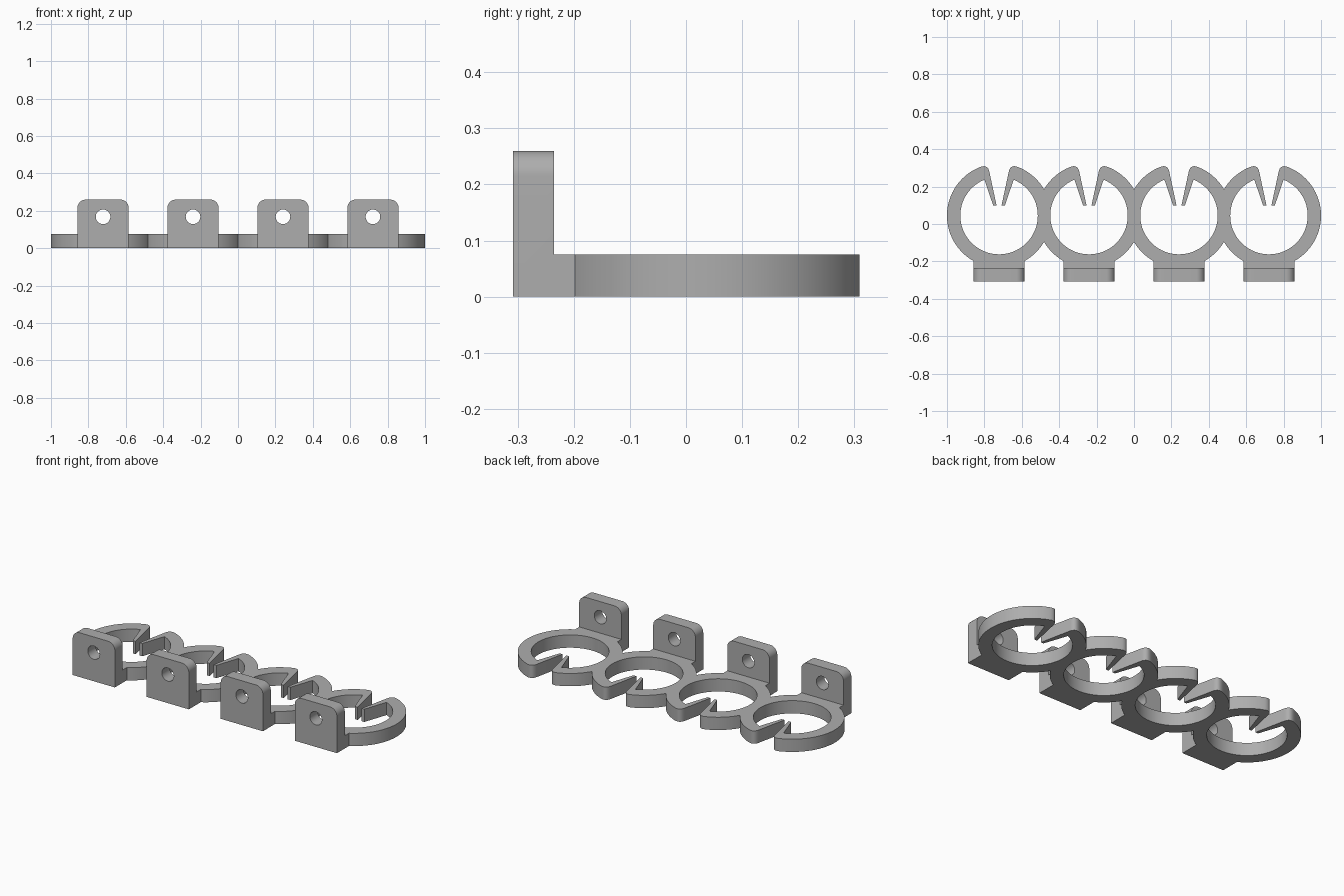
import bpy, bmesh, math
from mathutils import Vector

if "Cube" in bpy.data.objects:
    bpy.data.objects.remove(bpy.data.objects["Cube"])

# Main dimensions
OUTER, INNER, CY = 0.2785, 0.207, 0.045
PITCH = 0.481
HEIGHT, TAB_TOP = 0.075, 0.26
FRONT, TAB_BACK, HALF_TAB = -0.308, -0.235, 0.137
HOLE_Z, HOLE_R, CORNER = 0.168, 0.039, 0.045
CENTRES = [(i - 1.5) * PITCH for i in range(4)]

grey = bpy.data.materials.new("plain_grey")
grey.use_nodes = True
colour = (0.42, 0.42, 0.42, 1)
grey.diffuse_color = colour
grey.node_tree.nodes["Principled BSDF"].inputs["Base Color"].default_value = colour


def arc(cx, cy, r, a0, a1, n):
    return [(cx + r * math.cos(a0 + (a1 - a0) * i / n),
             cy + r * math.sin(a0 + (a1 - a0) * i / n)) for i in range(n + 1)]


def prism(name, points, offset):
    """Extrude a closed 3D outline along an offset."""
    bm = bmesh.new()
    face = bm.faces.new([bm.verts.new(p) for p in points])
    moved = bmesh.ops.extrude_face_region(bm, geom=[face])["geom"]
    bmesh.ops.translate(bm, vec=Vector(offset),
                        verts=[v for v in moved if isinstance(v, bmesh.types.BMVert)])
    bmesh.ops.recalc_face_normals(bm, faces=bm.faces)
    mesh = bpy.data.meshes.new(name)
    bm.to_mesh(mesh)
    bm.free()
    mesh.materials.append(grey)
    obj = bpy.data.objects.new(name, mesh)
    bpy.context.collection.objects.link(obj)
    return obj


def combine(target, other, operation):
    mod = target.modifiers.new(operation.lower(), "BOOLEAN")
    mod.operation, mod.solver, mod.object = operation, "EXACT", other
    bpy.context.view_layer.objects.active = target
    bpy.ops.object.modifier_apply(modifier=mod.name)
    bpy.data.objects.remove(other)


# Angles where neighbouring rings meet, and where the tab blocks leave the ring
meet = math.acos(PITCH / 2 / OUTER)
block = math.acos(HALF_TAB / OUTER)


def claw():
    """Right-hand claw from the outer rim to the inner rim, about the ring axis."""
    start_x = 0.095
    start = Vector((start_x, CY + math.sqrt(OUTER ** 2 - start_x ** 2)))
    bend, end = Vector((0.06, 0.317)), Vector((0.052, 0.28))
    pts = [start.lerp(bend, t / 10).lerp(bend.lerp(end, t / 10), t / 10) for t in range(11)]
    pts += [Vector((0.013, 0.098)), Vector((0.031, 0.098))]
    return [tuple(p) for p in pts], math.atan2(start.y - CY, start.x)


CLAW, claw_outer = claw()
claw_inner = math.acos(0.078 / INNER)


def front_edge(i, cx):
    a0 = -math.pi if i == 0 else -math.pi + meet
    a1 = 0 if i == 3 else -meet
    return (arc(cx, CY, OUTER, a0, -math.pi + block, 20)
            + [(cx - HALF_TAB, FRONT), (cx + HALF_TAB, FRONT)]
            + arc(cx, CY, OUTER, -block, a1, 20))


def back_edge(i, cx):
    a0 = 0 if i == 3 else meet
    a1 = math.pi if i == 0 else math.pi - meet
    right = [(cx + x, y) for x, y in CLAW]
    left = [(cx - x, y) for x, y in reversed(CLAW)]
    return (arc(cx, CY, OUTER, a0, claw_outer, 24) + right
            + arc(cx, CY, INNER, claw_inner, -math.pi - claw_inner, 96) + left
            + arc(cx, CY, OUTER, math.pi - claw_outer, a1, 24))


# Row of open clip rings, as one outline
outline = []
for i, cx in enumerate(CENTRES):
    outline += front_edge(i, cx)
for i, cx in reversed(list(enumerate(CENTRES))):
    outline += back_edge(i, cx)
clean = []
for p in outline:
    if not clean or math.dist(p, clean[-1]) > 1e-5:
        clean.append(p)
if math.dist(clean[0], clean[-1]) < 1e-5:
    clean.pop()
holder = prism("clip_ring_holder", [(x, y, 0) for x, y in clean], (0, 0, HEIGHT))

# Upright mounting tabs with rounded tops and screw holes
for cx in CENTRES:
    inset, top = HALF_TAB - CORNER, TAB_TOP - CORNER
    shape = ([(cx - HALF_TAB, 0), (cx + HALF_TAB, 0)]
             + arc(cx + inset, top, CORNER, 0, math.pi / 2, 12)
             + arc(cx - inset, top, CORNER, math.pi / 2, math.pi, 12))
    tab = prism("mounting_tab", [(x, FRONT, z) for x, z in shape],
                (0, TAB_BACK - FRONT, 0))
    circle = arc(cx, HOLE_Z, HOLE_R, 0, math.tau, 40)[:-1]
    drill = prism("screw_hole", [(x, FRONT - 0.1, z) for x, z in circle], (0, 0.3, 0))
    combine(tab, drill, "DIFFERENCE")
    combine(holder, tab, "UNION")

# Merge flush faces and shade the curved walls smooth
bm = bmesh.new()
bm.from_mesh(holder.data)
bmesh.ops.remove_doubles(bm, verts=bm.verts, dist=1e-5)
bmesh.ops.dissolve_limit(bm, angle_limit=math.radians(0.5), verts=bm.verts, edges=bm.edges)
bm.to_mesh(holder.data)
bm.free()
bpy.ops.object.select_all(action="DESELECT")
holder.select_set(True)
bpy.context.view_layer.objects.active = holder
bpy.ops.object.shade_smooth_by_angle(angle=math.radians(30))
